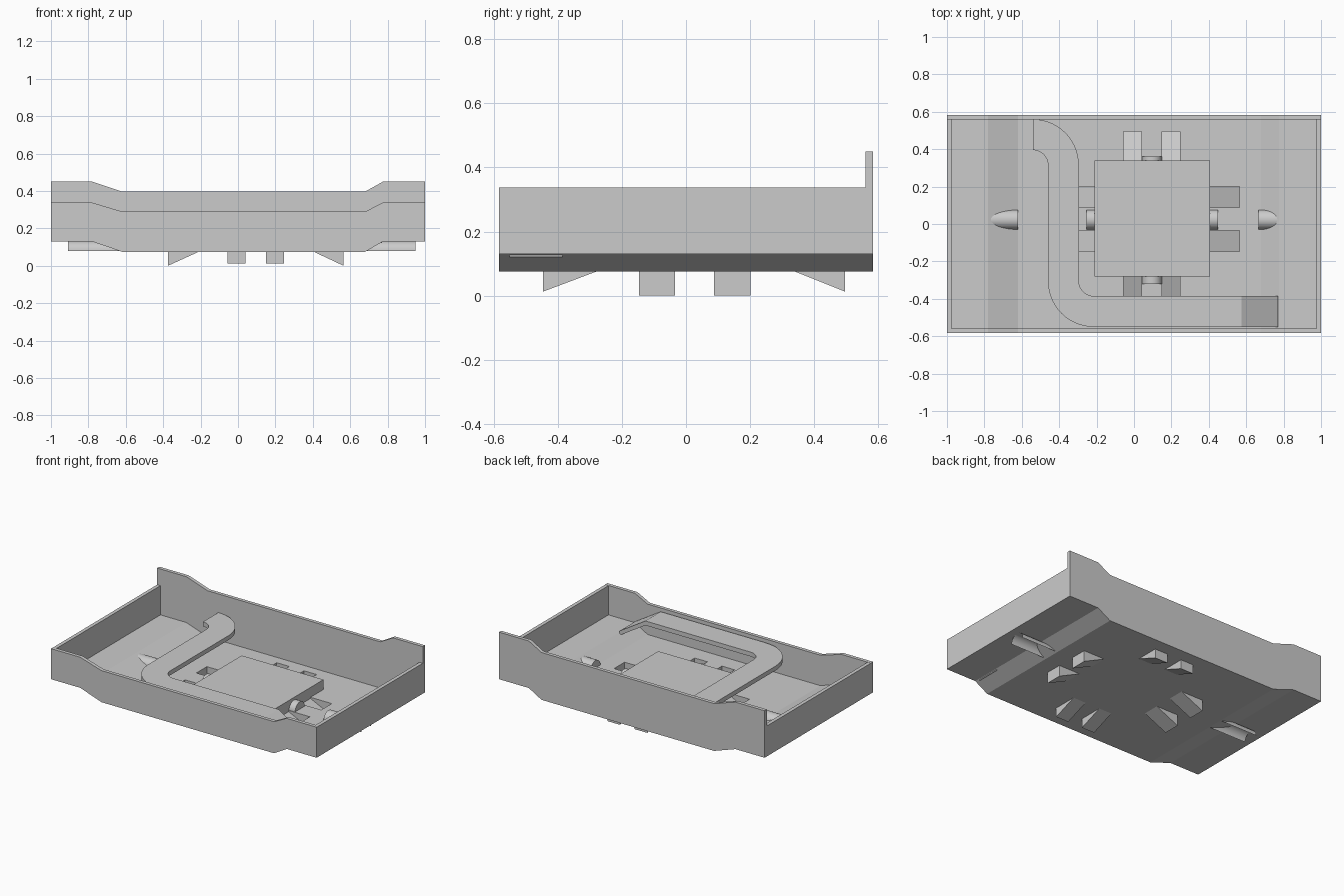
import bpy, bmesh, math
from mathutils import Vector

if "Cube" in bpy.data.objects:
    bpy.data.objects.remove(bpy.data.objects["Cube"])

T = 0.008            # floor thickness
Y = 0.583            # half depth
BENDS = [-1, -0.78, -0.62, 0.68, 0.775, 1]


def make(name, bm):
    me = bpy.data.meshes.new(name)
    bm.to_mesh(me)
    bm.free()
    ob = bpy.data.objects.new(name, me)
    bpy.context.collection.objects.link(ob)
    return ob


def levels(end, mid):
    return list(zip(BENDS, [end, end, mid, mid, end, end]))


def sweep(name, sections):
    """Skin a list of closed four-point sections and cap both ends."""
    bm = bmesh.new()
    rings = [[bm.verts.new(p) for p in s] for s in sections]
    for a, b in zip(rings, rings[1:]):
        for i in range(4):
            j = (i + 1) % 4
            bm.faces.new((a[i], a[j], b[j], b[i]))
    bm.faces.new(rings[0])
    bm.faces.new(rings[-1])
    bmesh.ops.recalc_face_normals(bm, faces=bm.faces)
    return make(name, bm)


def strip(name, low, high, y0, y1):
    return sweep(name, [[(x, y0, z0), (x, y1, z0), (x, y1, z1), (x, y0, z1)]
                        for (x, z0), (_, z1) in zip(low, high)])


def box(name, x0, x1, y0, y1, z0, z1):
    return sweep(name, [[(x, y0, z0), (x, y1, z0), (x, y1, z1), (x, y0, z1)] for x in (x0, x1)])


def half_tube(name, start, end, r=0.053):
    """Arched rib open underneath, with the end towards 'end' closed."""
    a, b = Vector(start), Vector(end)
    side = (b - a).normalized().cross(Vector((0, 0, 1)))
    bm = bmesh.new()
    arc = [side * (r * math.cos(t)) + Vector((0, 0, r * math.sin(t)))
           for t in (math.pi * i / 16 for i in range(17))]
    ra = [bm.verts.new(a + p) for p in arc]
    rb = [bm.verts.new(b + p) for p in arc]
    for i in range(16):
        bm.faces.new((ra[i], ra[i + 1], rb[i + 1], rb[i]))
    bm.faces.new(rb)
    bmesh.ops.recalc_face_normals(bm, faces=bm.faces)
    ob = make(name, bm)
    bpy.context.view_layer.objects.active = ob
    ob.select_set(True)
    bpy.ops.object.shade_smooth_by_angle(angle=math.radians(30))
    ob.select_set(False)
    return ob


# Tray: bent floor and walls
base = levels(0.13, 0.075)
floor = strip("floor", base, levels(0.13 + T, 0.075 + T), -Y, Y)
strip("front_wall", base, levels(0.338, 0.29), -Y, -Y + 0.024)
strip("back_wall", base, levels(0.45, 0.397), Y - 0.024, Y)
for s, n in ((-1, "left_wall"), (1, "right_wall")):
    box(n, min(s, s * 0.975), max(s, s * 0.975), -Y, Y, 0.13, 0.337)

# Raised central plate
PX0, PX1, PY0, PY1 = -0.21, 0.405, -0.28, 0.34
box("centre_plate", PX0, PX1, PY0, PY1, 0.078, 0.15)


# Sloping foot pockets: ramp down outwards from the plate edges
def pocket(name, origin, out, across, depth):
    o, u, v = Vector((*origin, 0)), Vector((*out, 0)), Vector((*across, 0))
    hi, top, lo = Vector((0, 0, 0.075)), Vector((0, 0, 0.075 + T)), Vector((0, 0, depth))
    bm = bmesh.new()
    p = [bm.verts.new(q) for q in (o + hi, o + v + hi, o + u + v + lo, o + u + lo,
                                   o + u + v + top, o + u + top, o + top, o + v + top)]
    for f in ((0, 1, 2, 3), (3, 2, 4, 5), (0, 3, 5, 6), (1, 7, 4, 2)):
        bm.faces.new([p[i] for i in f])
    make(name, bm)
    # opening in the floor above the ramp
    a, b = o, o + u + v
    cut = box(name + "_cutter", min(a.x, b.x), max(a.x, b.x), min(a.y, b.y), max(a.y, b.y), 0.03, 0.12)
    cut.hide_render = True
    m = floor.modifiers.new("opening", 'BOOLEAN')
    m.operation, m.solver, m.object = 'DIFFERENCE', 'EXACT', cut
    return cut


cutters = []
for i, y in enumerate((-0.147, 0.088)):
    cutters.append(pocket(f"right_foot_{i}", (PX1, y), (0.16, 0), (0, 0.113), 0))
    cutters.append(pocket(f"left_foot_{i}", (PX0, y), (-0.165, 0), (0, 0.113), 0))
for i, x in enumerate((-0.055, 0.15)):
    cutters.append(pocket(f"back_foot_{i}", (x, PY1), (0, 0.155), (0.096, 0), 0.013))
    cutters.append(pocket(f"front_foot_{i}", (x, PY0), (0, -0.165), (0.096, 0), 0.013))

# Apply the openings and drop the cutters
bpy.context.view_layer.objects.active = floor
for m in list(floor.modifiers):
    bpy.ops.object.modifier_apply(modifier=m.name)
for c in cutters:
    bpy.data.objects.remove(c, do_unlink=True)

# Arched ribs at the tray ends and beside the plate
half_tube("left_rib", (-0.91, 0.023, 0.08), (-0.62, 0.023, 0.08))
half_tube("right_rib", (0.95, 0.023, 0.08), (0.665, 0.023, 0.08))
half_tube("plate_rib_left", (PX0, 0.023, 0.08), (-0.255, 0.023, 0.08))
half_tube("plate_rib_right", (PX1, 0.023, 0.08), (0.45, 0.023, 0.08))
half_tube("plate_rib_back", (0.096, PY1, 0.08), (0.096, 0.36, 0.08))
half_tube("plate_rib_front", (0.096, PY0, 0.08), (0.096, -0.32, 0.08))

# Raised curved track with a ramp at its right end
R0, R1, H, THICK = 0.08, 0.245, 0.27, 0.03


def section(a, b, z):
    return [(*a, z), (*b, z), (*b, z - THICK), (*a, z - THICK)]


def bend(cx, cy, a0, a1, ra, rb, n=14):
    out = []
    for i in range(n + 1):
        t = math.radians(a0 + (a1 - a0) * i / n)
        c, s = math.cos(t), math.sin(t)
        out.append(section((cx + ra * c, cy + ra * s), (cx + rb * c, cy + rb * s), H))
    return out


path = bend(-0.54, 0.315, 90, 0, R1, R0) + bend(-0.215, -0.305, 180, 270, R0, R1)
path.append(section((0.575, -0.385), (0.575, -0.55), H))
path.append(section((0.77, -0.385), (0.77, -0.55), 0.15))
sweep("curved_track", path)
